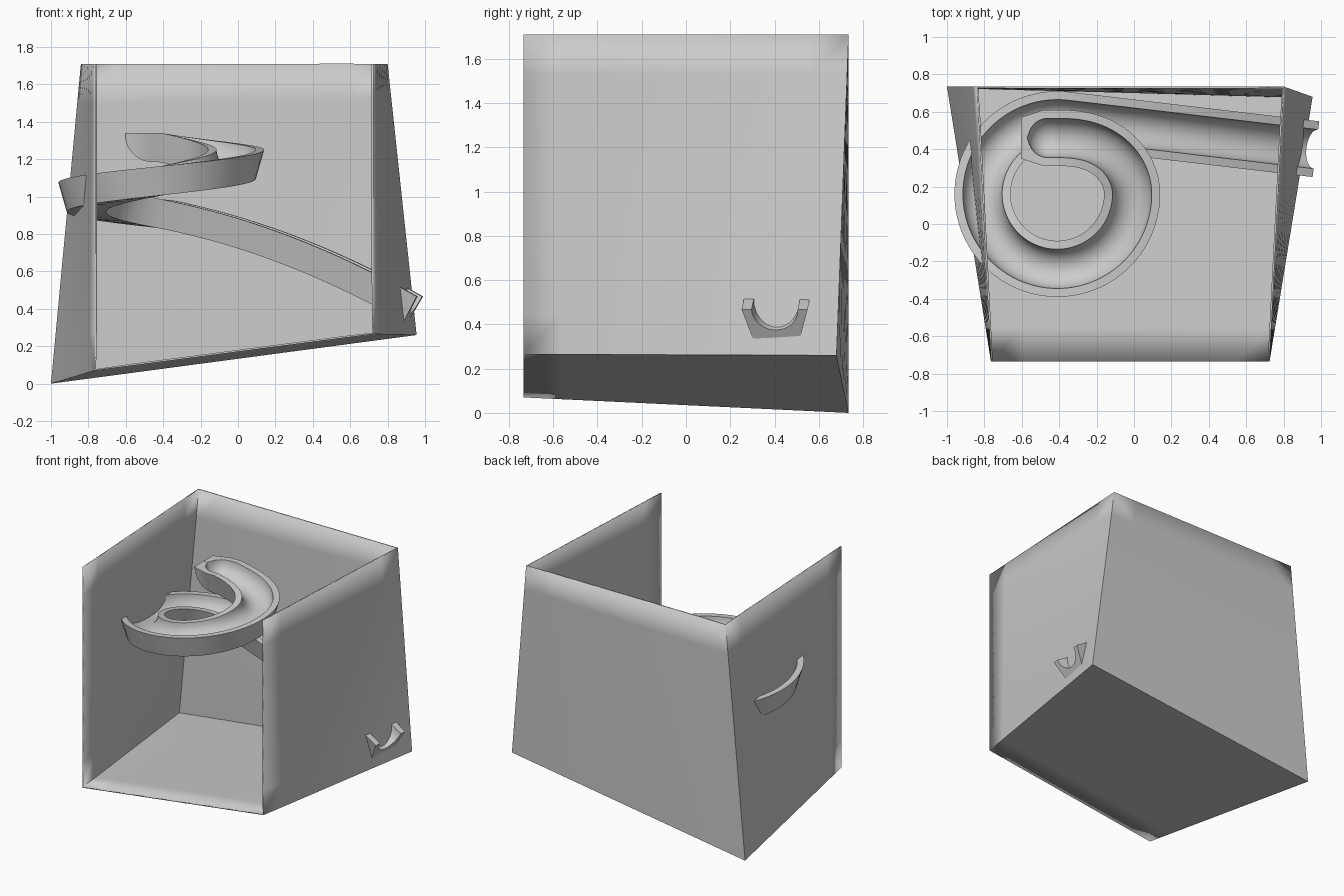
import bpy, bmesh
from math import sin, cos, pi, sqrt, radians
from mathutils import Vector

if "Cube" in bpy.data.objects:
    bpy.data.objects.remove(bpy.data.objects["Cube"])


def finish(name, bm):
    me = bpy.data.meshes.new(name)
    bm.to_mesh(me)
    bm.free()
    ob = bpy.data.objects.new(name, me)
    bpy.context.collection.objects.link(ob)
    return ob


def smooth(ob):
    bpy.ops.object.select_all(action='DESELECT')
    ob.select_set(True)
    bpy.context.view_layer.objects.active = ob
    bpy.ops.object.shade_smooth_by_angle(angle=radians(30))


# Skewed open case: floor, two sides and a back
corners = {
    "FL0": (-0.765, -0.735, 0.07), "FR0": (0.725, -0.735, 0.265),
    "BR0": (0.955, 0.68, 0.26), "BL0": (-1.0, 0.735, 0.0),
    "FL1": (-0.765, -0.735, 1.71), "FR1": (0.725, -0.735, 1.71),
    "BR1": (0.80, 0.735, 1.71), "BL1": (-0.84, 0.735, 1.71),
}
bm = bmesh.new()
v = {k: bm.verts.new(p) for k, p in corners.items()}
for face in ("FL0 BL0 BR0 FR0", "FL0 FL1 BL1 BL0", "FR0 BR0 BR1 FR1", "BL0 BL1 BR1 BR0"):
    bm.faces.new([v[k] for k in face.split()])
bmesh.ops.subdivide_edges(bm, edges=bm.edges[:], cuts=7, use_grid_fill=True)
case = finish("case_walls", bm)
mod = case.modifiers.new("thickness", 'SOLIDIFY')
mod.thickness = 0.01
mod.offset = -1
smooth(case)

# Path of the chute rim: short flat start, one descending turn, straight run out
CX, CY = -0.41, 0.16
START = 0.195
path = []
for i in range(16):
    d = START * (i / 16) ** 1.5
    path.append(Vector((CX - START + d, CY + 0.30, 1.34)))
turn = 2 * pi + 0.117
N = 90
for i in range(N + 1):
    a = turn * i / N
    t = min(a / (pi / 2), 1)
    r = 0.30 + 0.10 * t * t * (3 - 2 * t)
    path.append(Vector((CX + r * sin(a), CY + r * cos(a), 1.34 - 0.0885 * a / (pi / 2))))
p0 = path[-1].copy()
for i in range(1, 31):
    s = 1.345 * i / 30
    path.append(p0 + Vector((s * cos(0.117), -s * sin(0.117), -0.2 * s - 0.135 * s * s)))


# Cross-section: round trough in a tapered block, closing to a bowl at the start
def section(d):
    def bowl(radius):
        q = max(0.0, 1 - d / 0.145) * 0.145 / radius
        return sqrt(max(0.0, 1 - q * q))
    a = max(0.105 * bowl(0.105), 0.001)
    depth = 0.155 * max(bowl(0.146), 0.02)
    w = 0.11 + 0.04 * min(d / 0.12, 1)
    b = min(0.105, w - 0.01)
    arc = [(-a * cos(pi * k / 16), -a * sin(pi * k / 16)) for k in range(17)]
    return [(-w, 0)] + arc + [(w, 0), (b, -depth), (-b, -depth)]


bm = bmesh.new()
rings = []
for i, p in enumerate(path):
    tan = (path[min(i + 1, len(path) - 1)] - path[max(i - 1, 0)]).normalized()
    side = tan.cross(Vector((0, 0, 1))).normalized()
    up = side.cross(tan)
    d = p.x - path[0].x if i < 16 else 1
    rings.append([bm.verts.new(p + side * x + up * y) for x, y in section(d)])
for r0, r1 in zip(rings, rings[1:]):
    for j in range(len(r0)):
        k = (j + 1) % len(r0)
        bm.faces.new((r0[j], r0[k], r1[k], r1[j]))
bm.faces.new(rings[0])
bm.faces.new(rings[-1][::-1])
bmesh.ops.recalc_face_normals(bm, faces=bm.faces[:])
smooth(finish("spiral_chute", bm))
